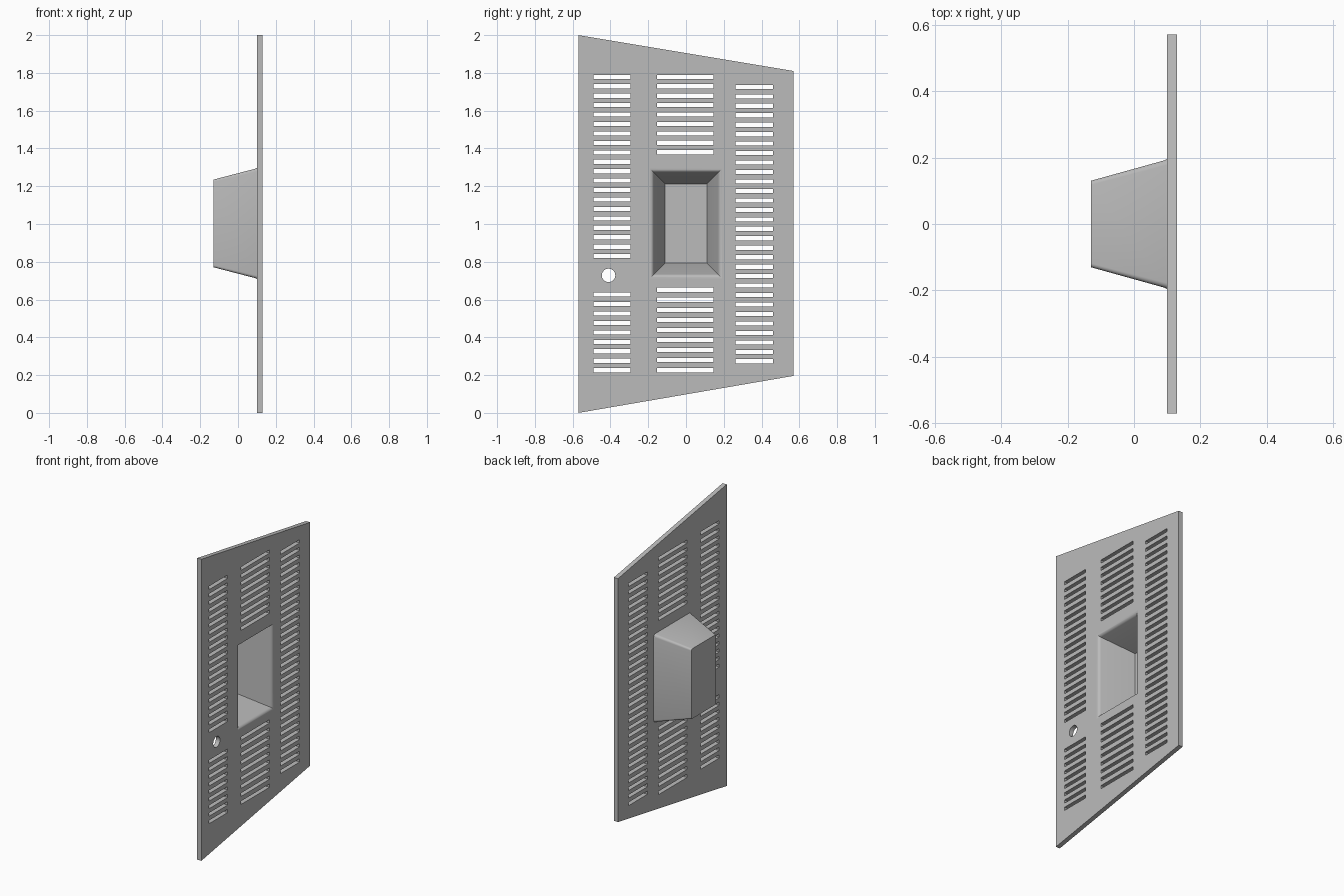
import bpy, bmesh, math

if "Cube" in bpy.data.objects:
    bpy.data.objects.remove(bpy.data.objects["Cube"], do_unlink=True)

BACK, FACE = 0.10, 0.13      # plate thickness range along x
POCKET_Z = 1.003             # pocket centre height
FLARE = 0.28                 # pocket wall slope

metal = bpy.data.materials.new("grey metal")
metal.use_nodes = True
GREY = (0.5, 0.5, 0.5, 1)
metal.diffuse_color = GREY
metal.node_tree.nodes["Principled BSDF"].inputs["Base Color"].default_value = GREY


def rect(half_y, half_z, radius=0.0):
    """Rectangle outline in y and z, with optional rounded corners."""
    if not radius:
        return [(half_y, half_z), (-half_y, half_z), (-half_y, -half_z), (half_y, -half_z)]
    pts = []
    for k, (sy, sz) in enumerate([(1, 1), (-1, 1), (-1, -1), (1, -1)]):
        for i in range(5):
            a = math.pi / 2 * (k + i / 4)
            pts.append((sy * (half_y - radius) + radius * math.cos(a),
                        sz * (half_z - radius) + radius * math.sin(a)))
    return pts


def loft(bm, rings, cy=0.0, cz=0.0):
    """Closed solid through (x, outline) rings."""
    loops = [[bm.verts.new((x, cy + y, cz + z)) for y, z in ring] for x, ring in rings]
    for a, b in zip(loops, loops[1:]):
        for i in range(len(a)):
            j = (i + 1) % len(a)
            bm.faces.new((a[i], a[j], b[j], b[i]))
    bm.faces.new(loops[0][::-1])
    bm.faces.new(loops[-1])


def make_object(name, bm):
    bmesh.ops.recalc_face_normals(bm, faces=bm.faces)
    mesh = bpy.data.meshes.new(name)
    bm.to_mesh(mesh)
    bm.free()
    mesh.materials.append(metal)
    obj = bpy.data.objects.new(name, mesh)
    bpy.context.collection.objects.link(obj)
    return obj


def apply_boolean(target, tool, operation):
    bpy.context.view_layer.objects.active = target
    mod = target.modifiers.new("bool", "BOOLEAN")
    mod.operation, mod.solver, mod.object = operation, "EXACT", tool
    bpy.ops.object.modifier_apply(modifier=mod.name)
    bpy.data.objects.remove(tool, do_unlink=True)


# Tapered plate
bm = bmesh.new()
outline = [(0.57, 1.81), (-0.57, 2.0), (-0.57, 0.0), (0.57, 0.196)]
loft(bm, [(BACK, outline), (FACE, outline)])
panel = make_object("vented_panel", bm)

# Outer shell of the pocket, with softened corners and a small foot fillet
bm = bmesh.new()
loft(bm, [(-0.13, rect(0.13, 0.232, 0.012)),
          (0.093, rect(0.192, 0.29, 0.016)),
          (0.098, rect(0.195, 0.293, 0.018)),
          (0.115, rect(0.199, 0.297, 0.02))], cz=POCKET_Z)
apply_boolean(panel, make_object("pocket_shell", bm), "UNION")

# Pocket hollow with a rounded mouth
bm = bmesh.new()
floor_x, r = -0.102, 0.022
turn = math.pi / 2 - math.atan(FLARE)
mouth = (FACE - floor_x) * FLARE + r * math.tan(turn / 2)
rings = [(floor_x, rect(0.11, 0.209))]
for i in range(6):
    a = turn * (1 - i / 5)
    grow = mouth - r * math.sin(a)
    rings.append((FACE - r + r * math.cos(a), rect(0.11 + grow, 0.209 + grow)))
rings.append((FACE + 0.03, rings[-1][1]))
loft(bm, rings, cz=POCKET_Z)
apply_boolean(panel, make_object("pocket_hollow", bm), "DIFFERENCE")

# Vent slots: y centre, half width, top z, bottom z, count
bm = bmesh.new()
for cy, half, top, bottom, count in [(-0.392, 0.098, 1.779, 0.83, 20),
                                     (-0.392, 0.098, 0.626, 0.226, 9),
                                     (-0.004, 0.149, 1.779, 1.38, 9),
                                     (-0.004, 0.149, 0.652, 0.226, 9),
                                     (0.361, 0.10, 1.726, 0.273, 30)]:
    for i in range(count):
        slot = rect(half, 0.011)
        z = top + (bottom - top) * i / (count - 1)
        loft(bm, [(BACK - 0.02, slot), (FACE + 0.02, slot)], cy, z)

# Round lock hole
circle = rect(0.036, 0.036, 0.036)
circle = [p for i, p in enumerate(circle) if i % 5]
loft(bm, [(BACK - 0.02, circle), (FACE + 0.02, circle)], -0.41, 0.728)
apply_boolean(panel, make_object("vent_cutter", bm), "DIFFERENCE")

# Smooth the fillets, keep the flat plate faces flat
panel.select_set(True)
bpy.context.view_layer.objects.active = panel
bpy.ops.object.shade_smooth_by_angle(angle=math.radians(30))
for poly in panel.data.polygons:
    if abs(poly.normal.x) > 0.999:
        poly.use_smooth = False
